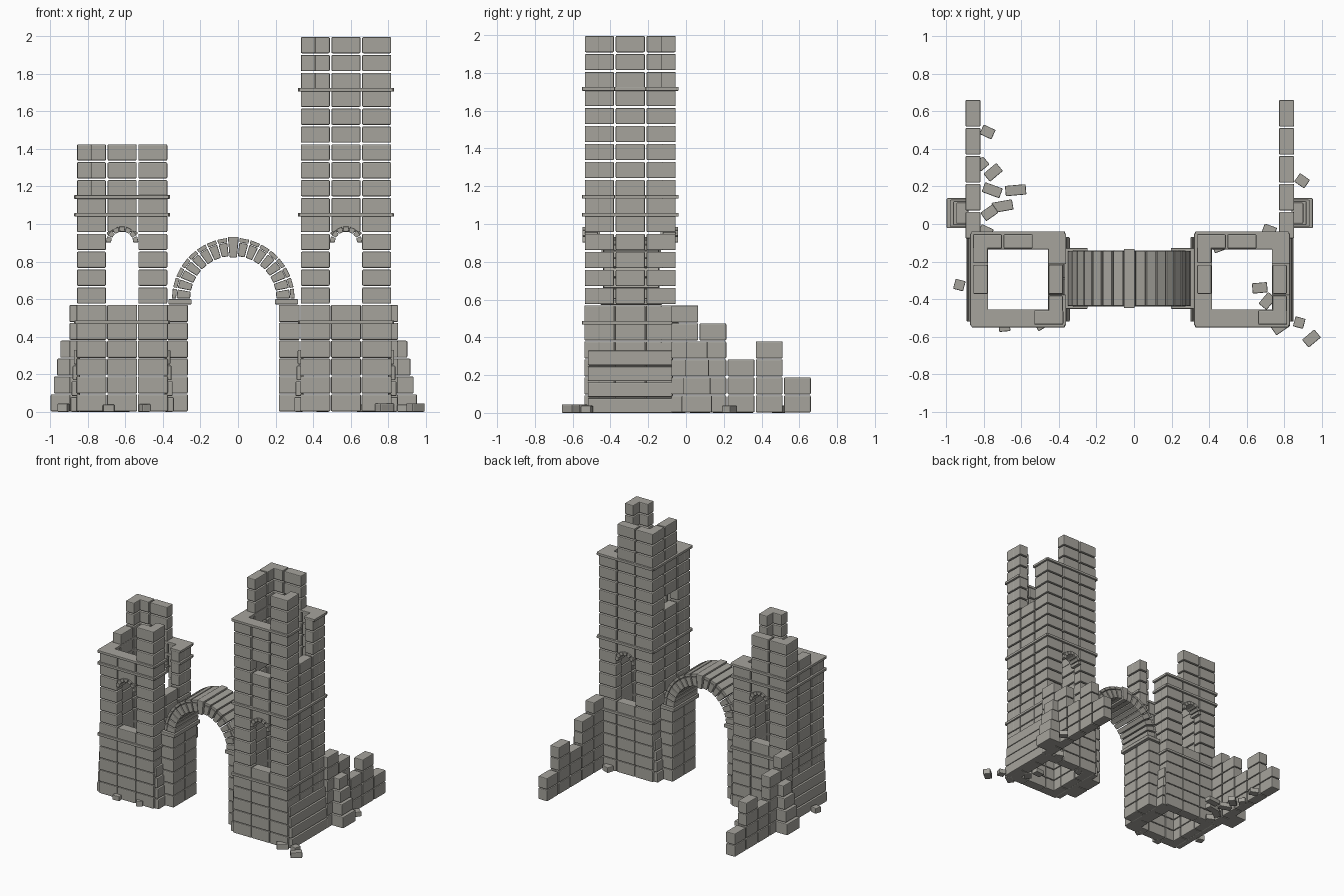
import bpy, bmesh, math, random
from mathutils import Matrix, Vector

if "Cube" in bpy.data.objects:
    bpy.data.objects.remove(bpy.data.objects["Cube"])

random.seed(4)
C = 2.0 / 21          # height of one stone course
W = 0.085             # wall thickness
stone = bpy.data.materials.new("weathered_stone")
stone.diffuse_color = (0.38, 0.37, 0.335, 1)
stone.use_nodes = True
stone.node_tree.nodes["Principled BSDF"].inputs["Base Color"].default_value = stone.diffuse_color


class Part:
    """Collects stone blocks and turns them into one bevelled object."""

    def __init__(self, name, bevel=0.006):
        self.name, self.bevel, self.bm = name, bevel, bmesh.new()

    def box(self, x0, x1, y0, y1, z0, z1, gap=0.0):
        m = Matrix.Translation(((x0 + x1) / 2, (y0 + y1) / 2, (z0 + z1) / 2))
        s = Matrix.Diagonal((x1 - x0 - gap, y1 - y0 - gap, z1 - z0 - gap, 1))
        bmesh.ops.create_cube(self.bm, size=1, matrix=m @ s)

    def turned(self, loc, size, rot):
        m = Matrix.Translation(loc) @ rot @ Matrix.Diagonal((*size, 1))
        bmesh.ops.create_cube(self.bm, size=1, matrix=m)

    def wedge(self, cx, cz, r0, r1, a0, a1, y0, y1):
        """Tapered arch stone between two radii and two angles."""
        ring = [(r0, a0), (r1, a0), (r1, a1), (r0, a1)]
        vs = [[self.bm.verts.new((cx + r * math.cos(a), y, cz + r * math.sin(a)))
               for r, a in ring] for y in (y0, y1)]
        self.bm.faces.new(vs[0])
        self.bm.faces.new(vs[1][::-1])
        for i in range(4):
            j = (i + 1) % 4
            self.bm.faces.new((vs[0][j], vs[0][i], vs[1][i], vs[1][j]))

    def finish(self):
        bmesh.ops.recalc_face_normals(self.bm, faces=self.bm.faces)
        me = bpy.data.meshes.new(self.name)
        self.bm.to_mesh(me)
        self.bm.free()
        me.materials.append(stone)
        ob = bpy.data.objects.new(self.name, me)
        bpy.context.collection.objects.link(ob)
        if self.bevel:
            mod = ob.modifiers.new("worn_edges", "BEVEL")
            mod.width, mod.segments, mod.limit_method = self.bevel, 2, "ANGLE"


Y0, Y1 = -0.54, -0.05     # front and back of both towers


def tower(label, x0, top, band, side_step, holes):
    """Hollow tower of three block columns per side with a broken top."""
    x1, step = x0 + 0.49, 0.49 / 3
    walls = {  # number of courses in each column
        "front": [band, band, top],
        "back": [top, top, band],
        "left": [band, side_step, top],
        "right": [top, band - 3, band],
    }
    for side, cols in walls.items():
        p = Part(f"{label}_tower_{side}_wall")
        for i, n in enumerate(cols):
            for k in range(n):
                window = side in ("front", "back") and i == 1 and 6 <= k <= 9
                if window or (side, i, k) in holes:
                    continue
                z0, z1 = k * C, (k + 1) * C
                gap = 0.004 if k < 6 else 0.009
                if side in ("front", "back"):
                    y = Y0 if side == "front" else Y1 - W
                    p.box(x0 + i * step, x0 + (i + 1) * step, y, y + W, z0, z1, gap)
                else:
                    x = x0 + 0.002 if side == "left" else x1 - W - 0.002
                    a = Y0 + i * step + (0.002 if i == 0 else 0)
                    b = Y0 + (i + 1) * step - (0.002 if i == 2 else 0)
                    p.box(x, x + W, a, b, z0, z1, gap)
        p.finish()

    # thin projecting string courses
    p = Part(f"{label}_tower_bands", 0.003)
    for k in (5, 11, band):
        z, e = k * C - 0.009, 0.01
        for y in (Y0 - e, Y1 - W):
            p.box(x0 - 0.004, x1 + 0.004, y, y + W + e, z, z + 0.02)
        p.box(x0 - e, x0 + W, Y0, Y1, z, z + 0.02)
        if k == band or k > band - 3:
            p.box(x1 - W, x1 + e, Y0, Y0 + step, z, z + 0.02)
            p.box(x1 - W, x1 + e, Y1 - step, Y1, z, z + 0.02)
        else:
            p.box(x1 - W, x1 + e, Y0, Y1, z, z + 0.02)
    p.finish()

    # stepped plinth slabs on the two sides
    p = Part(f"{label}_tower_plinth")
    for k in range(4):
        e = 0.03 - 0.006 * k
        for xa, xb in ((x0 - e, x0 + 0.02), (x1 - 0.02, x1 + e)):
            p.box(xa, xb, Y0 + 0.02, Y1 - 0.02, k * 0.084, k * 0.084 + 0.078)
    p.finish()

    # small arch stones at the window heads
    p = Part(f"{label}_tower_window_arches", 0.003)
    cx, cz, n = (x0 + x1) / 2, 0.9, 7
    for ya, yb in ((Y0 - 0.008, Y0 + W), (Y1 - W, Y1 + 0.008)):
        for i in range(n):
            a = math.pi * i / n
            p.wedge(cx, cz, 0.06, 0.087, a + 0.03, a + math.pi / n - 0.03, ya, yb)
        for s in (-1, 1):   # corner fillers behind the arch
            xs = sorted((cx + s * 0.05, cx + s * step / 2))
            p.box(*xs, ya + 0.012, yb - 0.012, 0.945, 0.957)
    p.finish()


tower("left", -0.862, 15, 12, 13, set())
tower("right", 0.33, 21, 18, 21, {("front", 1, 14), ("left", 1, 14)})

# arch between the towers: piers, imposts, voussoirs, outer ring, keystone
AX, AZ, AY0, AY1 = -0.025, 0.6, -0.44, -0.14
piers, imposts = Part("arch_piers"), Part("arch_imposts", 0.004)
for s in (-1, 1):
    xs = sorted((AX + s * 0.24, AX + s * 0.355))
    for k in range(6):
        for j in range(2):
            y = AY0 + j * 0.15
            piers.box(*xs, y, y + 0.15, k * C, (k + 1) * C, 0.004)
    xs = sorted((AX + s * 0.222, AX + s * 0.345))
    imposts.box(*xs, AY0 - 0.012, AY1 + 0.012, 0.572, 0.6)
piers.finish()
imposts.finish()

vous, outer = Part("arch_voussoirs", 0.005), Part("arch_outer_ring", 0.003)
n = 17
for i in range(n):
    a, b = math.pi * i / n, math.pi * (i + 1) / n
    if i == n // 2:
        vous.wedge(AX, AZ, 0.222, 0.333, a + 0.005, b - 0.005, AY0 - 0.008, AY1 + 0.008)
        continue
    vous.wedge(AX, AZ, 0.23, 0.302, a + 0.014, b - 0.014, AY0, AY1)
    outer.wedge(AX, AZ, 0.305, 0.327, a + 0.012, b - 0.012, AY0 + 0.004, AY1 - 0.004)
vous.finish()
outer.finish()

# broken rear walls and their stepped buttresses
heights = [6, 5, 3, 4, 2]
for label, xa, s in (("left", -0.9, -1), ("right", 0.77, 1)):
    p = Part(f"{label}_ruined_wall")
    for i, h in enumerate(heights):
        y = -0.08 + i * 0.149
        for k in range(h):
            p.box(xa, xa + W, y, y + 0.147, k * C, (k + 1) * C, 0.005)
    p.finish()
    p = Part(f"{label}_buttress")
    face = xa if s < 0 else xa + W
    for k in range(4):
        xs = sorted((face - s * 0.02, face + s * (0.1 - 0.017 * k)))
        p.box(*xs, -0.025 + 0.008 * k, 0.14 - 0.008 * k, k * C, (k + 1) * C, 0.005)
    p.finish()

# fallen stones: x, y, turn in degrees, length
fallen = [
    (-0.78, 0.49, -25, 0.07), (-0.81, 0.32, 40, 0.06), (-0.75, 0.275, 40, 0.09),
    (-0.755, 0.18, -20, 0.1), (-0.63, 0.18, 5, 0.11), (-0.7, 0.095, 10, 0.11),
    (-0.77, 0.06, 35, 0.08), (-0.79, -0.04, -25, 0.07), (-0.93, -0.325, 75, 0.055),
    (-0.69, -0.545, 5, 0.06), (-0.5, -0.535, 30, 0.05), (0.895, 0.23, -35, 0.065),
    (0.67, -0.34, 5, 0.08), (0.71, -0.41, 50, 0.08), (0.88, -0.525, -15, 0.055),
    (0.945, -0.61, 40, 0.085), (0.78, -0.545, 35, 0.09), (0.72, -0.035, -20, 0.07),
    (0.45, -0.12, 20, 0.06)]
p = Part("fallen_stones", 0.005)
for x, y, deg, size in fallen:
    h = random.uniform(0.036, 0.046)
    p.turned(Vector((x, y, h / 2)), (size, 0.055, h), Matrix.Rotation(math.radians(deg), 4, "Z"))
p.finish()
